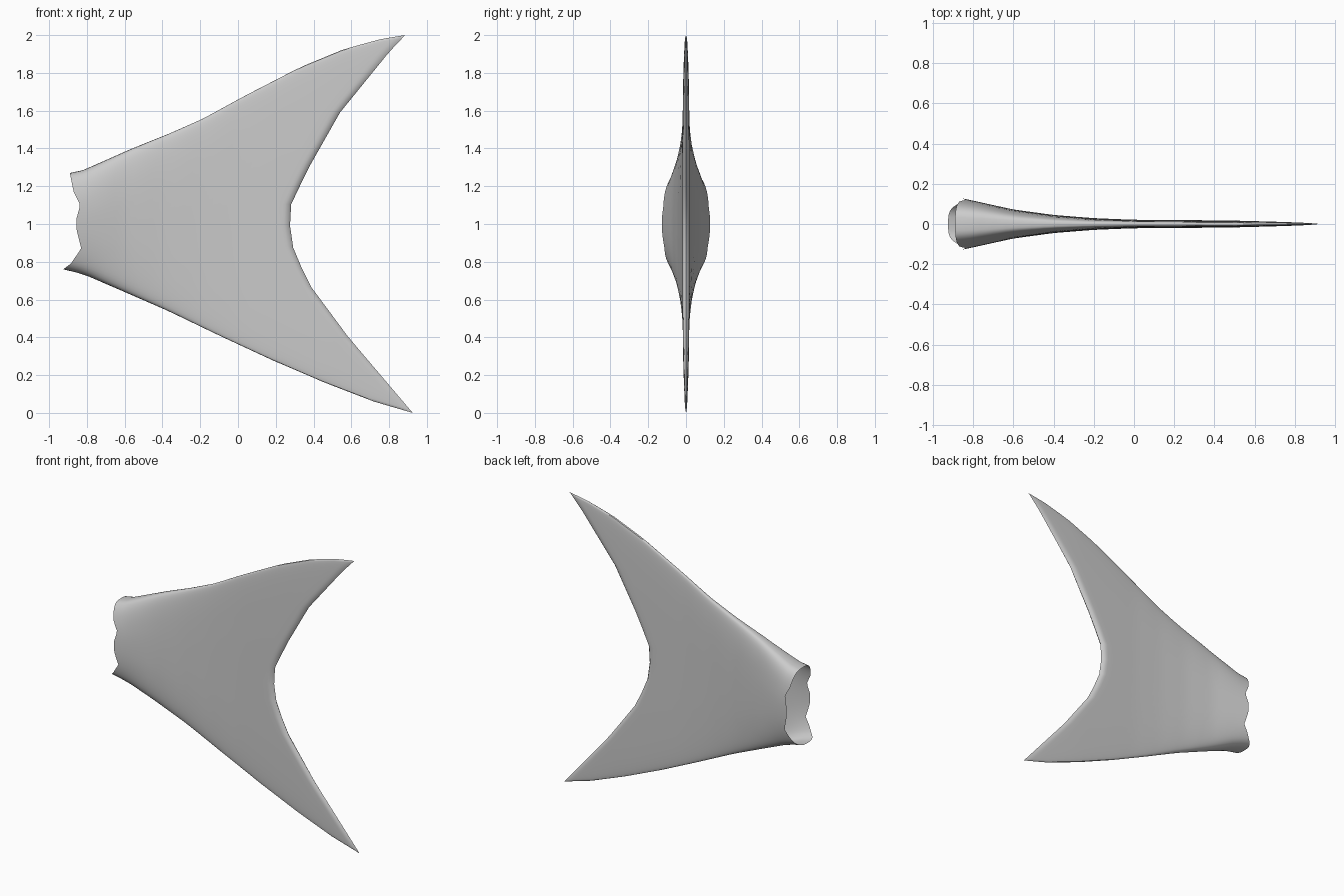
import bpy, bmesh, math
from mathutils import Vector

if "Cube" in bpy.data.objects:
    bpy.data.objects.remove(bpy.data.objects["Cube"])

# Outline of the fin in the x-z plane
base = [(-.925, .76), (-.885, .79), (-.83, .87), (-.855, .97), (-.855, 1.03),
        (-.835, 1.10), (-.87, 1.17), (-.89, 1.27)]
rear = [(.925, 0), (.585, .40), (.37, .69), (.29, .88), (.265, 1.07),
        (.37, 1.29), (.54, 1.59), (.80, 1.91), (.885, 2.0)]
lower = [(-.925, .76), (-.82, .735), (-.6, .64), (-.37, .54), (-.1, .41),
         (.18, .28), (.46, .16), (.72, .06), (.925, 0)]
upper = [(-.89, 1.27), (-.82, 1.285), (-.56, 1.40), (-.36, 1.48), (-.18, 1.56),
         (.02, 1.67), (.33, 1.83), (.56, 1.925), (.76, 1.98), (.885, 2.0)]
# Half thickness along x
thick = [(-.95, .14), (-.85, .127), (-.6, .072), (-.4, .045), (-.2, .029),
         (0, .021), (.5, .018), (.8, .012), (.93, .008)]


def along(pts, t):
    """Point at fraction t of a polyline's length."""
    pts = [Vector(p) for p in pts]
    lens = [(b - a).length for a, b in zip(pts, pts[1:])]
    d = t * sum(lens)
    for a, b, l in zip(pts, pts[1:], lens):
        if d <= l:
            return a.lerp(b, d / l)
        d -= l
    return pts[-1]


def half_thickness(x):
    for (x0, y0), (x1, y1) in zip(thick, thick[1:]):
        if x <= x1:
            return y0 + (y1 - y0) * (x - x0) / (x1 - x0)
    return thick[-1][1]


def patch(u, v):
    """Blend the four outline curves into a filled sheet."""
    p = along(base, v) * (1 - u) + along(rear, v) * u
    p += along(lower, u) * (1 - v) + along(upper, u) * v
    c = [Vector(q) for q in (base[0], base[-1], rear[0], rear[-1])]
    return p - ((c[0] * (1 - v) + c[1] * v) * (1 - u) + (c[2] * (1 - v) + c[3] * v) * u)


# Tail fin: two bulged sheets, welded on the rim, open at the body end
us = [i / 28 for i in range(28)] + [.975, .99, 1]
close = {.975: .95, .99: .7, 1: 0}
N = 32
bm = bmesh.new()
for side in (-1, 1):
    grid = []
    for u in us:
        row = []
        for j in range(N + 1):
            t = j / N
            v = (1 - math.cos(math.pi * t)) / 2
            p = patch(u, v)
            round_off = max(0, math.sin(math.pi * t)) ** (.6 - .2 * u) if 0 < j < N else 0
            y = half_thickness(p.x) * round_off * close.get(u, 1)
            row.append(bm.verts.new((p.x, side * y, p.y)))
        grid.append(row)
    for a, b in zip(grid, grid[1:]):
        for j in range(N):
            f = [a[j], b[j], b[j + 1], a[j + 1]]
            bm.faces.new(f if side < 0 else f[::-1])
bmesh.ops.remove_doubles(bm, verts=bm.verts, dist=1e-4)
me = bpy.data.meshes.new("tail_fin")
bm.to_mesh(me)
bm.free()
fin = bpy.data.objects.new("tail_fin", me)
bpy.context.collection.objects.link(fin)
bpy.context.view_layer.objects.active = fin
fin.select_set(True)
bpy.ops.object.shade_smooth_by_angle(angle=math.radians(50))
